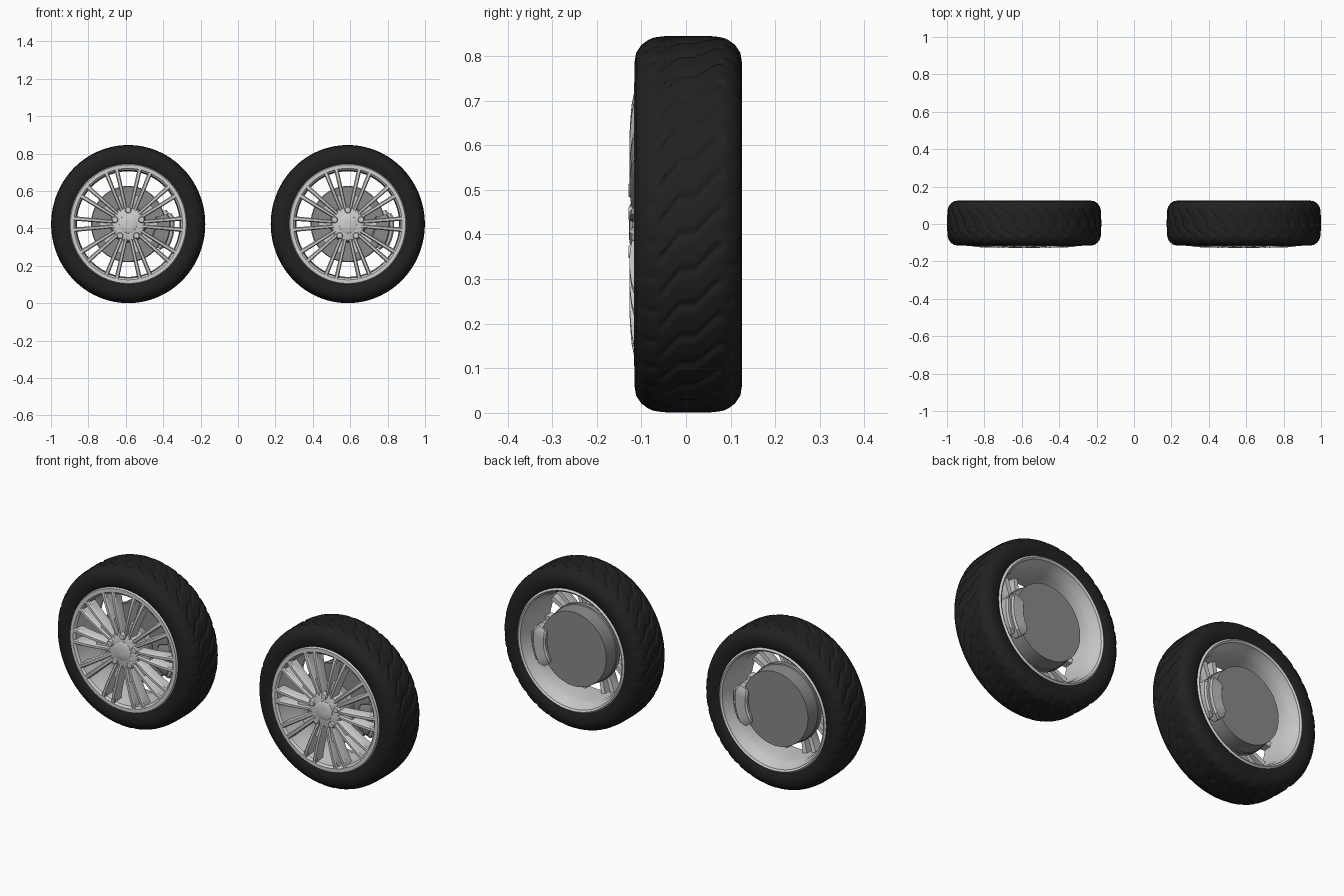
import bpy, bmesh, math
from mathutils import Vector, Matrix

if "Cube" in bpy.data.objects:
    bpy.data.objects.remove(bpy.data.objects["Cube"], do_unlink=True)

WHEEL_X, AXLE_Z, SQUASH = 0.587, 0.423, 0.975


def material(name, value):
    m = bpy.data.materials.new(name)
    m.use_nodes = True
    colour = (value, value, value, 1)
    m.diffuse_color = colour
    m.node_tree.nodes["Principled BSDF"].inputs["Base Color"].default_value = colour
    return m


RUBBER = material("black rubber", 0.015)
ALLOY = material("silver alloy", 0.62)
STEEL = material("brake steel", 0.25)
IRON = material("caliper grey", 0.5)


def place(name, bm, mat, angle=35):
    """Finish a part and put one on each wheel, sharing the mesh."""
    bmesh.ops.recalc_face_normals(bm, faces=bm.faces)
    mesh = bpy.data.meshes.new(name)
    bm.to_mesh(mesh)
    bm.free()
    mesh.materials.append(mat)
    mesh.shade_smooth()
    mesh.set_sharp_from_angle(angle=math.radians(angle))
    for side, x in (("right", -WHEEL_X), ("left", WHEEL_X)):
        obj = bpy.data.objects.new(f"{side}_{name}", mesh)
        obj.location = (x, 0, AXLE_Z)
        obj.scale.x = SQUASH
        bpy.context.collection.objects.link(obj)


def lathe(bm, profile, segments=96, closed=True, twist=None, dent=None):
    """Spin (y, radius) points about the axle."""
    rings = []
    for y, r in profile:
        ring = []
        for j in range(segments):
            a = math.tau * j / segments + (twist(y) if twist else 0)
            rr = r - (dent(y, j) if dent else 0)
            ring.append(bm.verts.new((rr * math.cos(a), y, rr * math.sin(a))))
        rings.append(ring)
    count = len(rings) if closed else len(rings) - 1
    for i in range(count):
        a, b = rings[i], rings[(i + 1) % len(rings)]
        for j in range(segments):
            k = (j + 1) % segments
            bm.faces.new((a[j], a[k], b[k], b[j]))
    if not closed:
        bm.faces.new(rings[0])
        bm.faces.new(rings[-1])


def loft(bm, sections):
    """Skin a list of equal point loops and cap the ends."""
    loops = [[bm.verts.new(p) for p in s] for s in sections]
    n = len(loops[0])
    for a, b in zip(loops, loops[1:]):
        for j in range(n):
            bm.faces.new((a[j], a[(j + 1) % n], b[(j + 1) % n], b[j]))
    bm.faces.new(loops[0])
    bm.faces.new(loops[-1])


# Tyre: rounded casing with zigzag tread grooves
def ramp(y, start, end):
    return min(max((y - start) / (end - start), 0), 1)


def tread_twist(y):
    return 0.13 * (ramp(y, -0.055, -0.015) + ramp(y, 0.02, 0.07))


def tread_groove(y, j):
    step = j % 9
    if -0.06 < y < 0.085:
        return 0.006 if step in (0, 1) else 0
    if -0.09 < y < -0.068 or 0.093 < y < 0.112:
        return 0.004 if step in (4, 5) else 0
    return 0


front_wall = [(-0.085, 0.305), (-0.103, 0.312), (-0.11, 0.325), (-0.115, 0.345),
              (-0.115, 0.365), (-0.112, 0.384), (-0.1, 0.402), (-0.085, 0.413)]
back_wall = [(0.01 - y, r) for y, r in reversed(front_wall)]
crown = [(-0.075 + 0.16 * i / 24, 0.4225 - 0.005 * abs(i / 12 - 1) ** 4) for i in range(25)]
bm = bmesh.new()
lathe(bm, front_wall + crown + back_wall, 288, True, tread_twist, tread_groove)
place("tyre", bm, RUBBER, 50)

# Rim barrel with flared lips at both ends
bm = bmesh.new()
lathe(bm, [(-0.108, 0.322), (-0.117, 0.317), (-0.117, 0.298), (-0.108, 0.288),
           (-0.06, 0.284), (0.03, 0.282), (0.075, 0.287), (0.105, 0.3),
           (0.118, 0.302), (0.124, 0.311), (0.117, 0.32), (0.09, 0.312), (-0.085, 0.308)])
place("rim_barrel", bm, ALLOY)

# Ten split spokes: two diverging ribs joined by a recessed web near the hub
STATIONS = [(0.06, -0.116), (0.1, -0.123), (0.16, -0.127), (0.22, -0.126),
            (0.27, -0.122), (0.306, -0.115)]


def rib_offset(r):
    return 0.009 + 0.082 * (r - 0.04)


bm = bmesh.new()
for n in range(10):
    turn = Matrix.Rotation(math.tau * n / 10, 3, 'Y')
    for side in (-1, 1):
        sections = []
        for r, y in STATIONS:
            centre = side * rib_offset(r)
            half = 0.0075 + 0.016 * r
            outline = [(-half, 0.055), (-half, 0.007), (-half * 0.55, 0),
                       (half * 0.55, 0), (half, 0.007), (half, 0.055)]
            sections.append([turn @ Vector((r, y + d, centre + w)) for w, d in outline])
        loft(bm, sections)
    loft(bm, [[turn @ Vector((r, y + d, s * rib_offset(r))) for s, d in
               ((-1, 0.012), (1, 0.012), (1, 0.05), (-1, 0.05))] for r, y in STATIONS[:3]])
place("spokes", bm, ALLOY)

# Hub with domed cap
bm = bmesh.new()
lathe(bm, [(-0.04, 0.09), (-0.105, 0.094), (-0.115, 0.088), (-0.121, 0.07), (-0.122, 0.02)],
      60, False)
place("hub", bm, ALLOY)
bm = bmesh.new()
lathe(bm, [(-0.115, 0.05), (-0.123, 0.049), (-0.127, 0.042), (-0.128, 0.015)], 40, False)
place("centre_cap", bm, ALLOY)

# Five lug nuts, one straight up
bm = bmesh.new()
for n in range(5):
    a = math.pi / 2 + math.tau * n / 5
    spot = Matrix.Translation((0.076 * math.cos(a), -0.121, 0.076 * math.sin(a)))
    tilt = Matrix.Rotation(math.pi / 2, 4, 'X')
    bmesh.ops.create_cone(bm, cap_ends=True, segments=16, radius1=0.021, radius2=0.014,
                          depth=0.016, matrix=spot @ tilt)
place("lug_nuts", bm, ALLOY)

# Brake rotor, tapering back to a flat rear shield
bm = bmesh.new()
lathe(bm, [(-0.01, 0.1), (-0.01, 0.2), (-0.006, 0.204), (0.018, 0.204), (0.022, 0.2),
           (0.095, 0.194)], 72, False)
place("brake_rotor", bm, STEEL)
bm = bmesh.new()
lathe(bm, [(-0.06, 0.08), (-0.005, 0.1)], 48, False)
place("rotor_hat", bm, STEEL)


# Caliper: curved block straddling the rotor edge
def arc_block(bm, inner, outer, front, back, start, end, steps=8):
    bevel = 0.008
    sections = []
    for i in range(steps + 1):
        a = math.radians(start + (end - start) * i / steps)
        inset = 0.012 if i in (0, steps) else 0
        lo, hi, f, b = inner + inset, outer - inset, front + inset, back - inset
        outline = [(lo, f + bevel), (lo + bevel, f), (hi - bevel, f), (hi, f + bevel),
                   (hi, b - bevel), (hi - bevel, b), (lo + bevel, b), (lo, b - bevel)]
        sections.append([(r * math.cos(a), y, r * math.sin(a)) for r, y in outline])
    loft(bm, sections)


bm = bmesh.new()
arc_block(bm, 0.16, 0.235, 0.05, 0.115, -38, 20)
arc_block(bm, 0.19, 0.255, -0.04, 0.1, -32, 14)
place("caliper", bm, IRON)
bm = bmesh.new()
arc_block(bm, 0.145, 0.235, -0.045, -0.012, -32, 14)
place("caliper_bridge", bm, STEEL)
